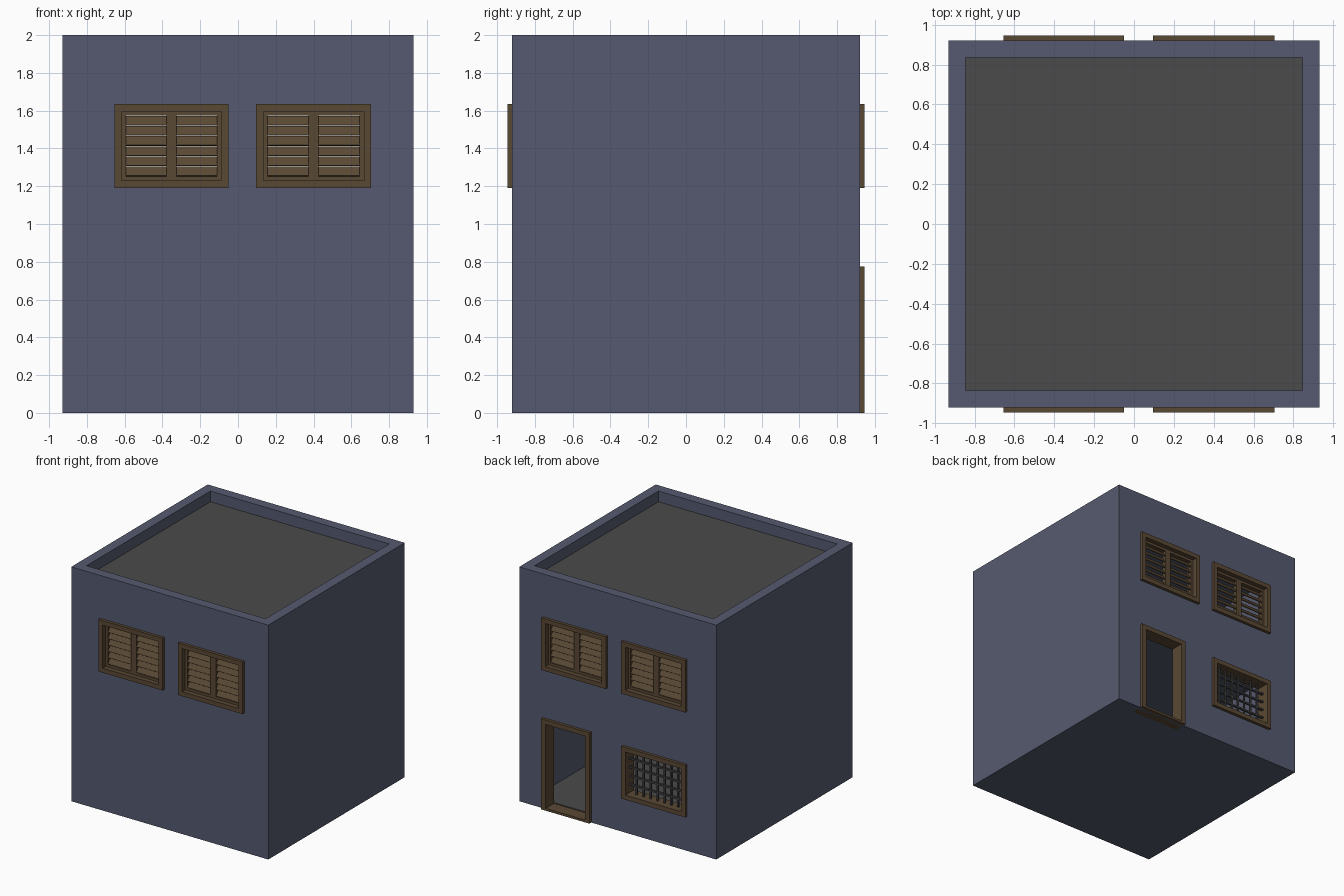
import bpy, bmesh, math
from mathutils import Matrix

if "Cube" in bpy.data.objects:
    bpy.data.objects.remove(bpy.data.objects["Cube"])


def mat(name, r, g, b):
    m = bpy.data.materials.new(name)
    m.diffuse_color = (r, g, b, 1)
    m.use_nodes = True
    m.node_tree.nodes["Principled BSDF"].inputs["Base Color"].default_value = m.diffuse_color
    return m


BLUE = mat("slate_blue_plaster", 0.092, 0.102, 0.160)
GREY = mat("grey_concrete", 0.070, 0.070, 0.070)
WOOD = mat("brown_wood", 0.102, 0.066, 0.034)
IRON = mat("dark_iron", 0.055, 0.055, 0.060)


def finish(name, bm, material):
    bmesh.ops.recalc_face_normals(bm, faces=bm.faces)
    me = bpy.data.meshes.new(name)
    bm.to_mesh(me)
    bm.free()
    me.materials.append(material)
    ob = bpy.data.objects.new(name, me)
    bpy.context.collection.objects.link(ob)
    return ob


def add_box(bm, x0, x1, y0, y1, z0, z1, tilt=0.0):
    c = Matrix.Translation(((x0 + x1) / 2, (y0 + y1) / 2, (z0 + z1) / 2))
    s = Matrix.Diagonal((x1 - x0, abs(y1 - y0), z1 - z0, 1))
    bmesh.ops.create_cube(bm, size=1, matrix=c @ Matrix.Rotation(tilt, 4, 'X') @ s)


def box(name, material, *dims):
    bm = bmesh.new()
    add_box(bm, *dims)
    return finish(name, bm, material)


def add_ring(bm, outer, inner, ya, yb):
    """Rectangular frame; outer and inner are (x0, x1, z0, z1)."""
    def loop(r, y):
        x0, x1, z0, z1 = r
        return [bm.verts.new(p) for p in ((x0, y, z0), (x1, y, z0), (x1, y, z1), (x0, y, z1))]
    loops = [loop(outer, ya), loop(inner, ya), loop(inner, yb), loop(outer, yb)]
    for k in range(4):
        a, b = loops[k], loops[(k + 1) % 4]
        for i in range(4):
            j = (i + 1) % 4
            bm.faces.new((a[i], a[j], b[j], b[i]))


def inset(r, d):
    return (r[0] + d, r[1] - d, r[2] + d, r[3] - d)


X, Y, T = 0.93, 0.92, 0.085
OUT, IN = 0.945, 0.83          # frame depth range
LEFT, RIGHT = (-0.655, -0.05), (0.095, 0.705)
UP, LOW = (1.19, 1.635), (0.295, 0.74)
DOOR = (0.25, 0.705, 0.0, 0.775)
DOOR_IN = (0.292, 0.663, 0.02, 0.735)
GRILLE = LEFT + LOW

# walls: solid block with rooms, roof recess and openings cut out
walls = box("walls", BLUE, -X, X, -Y, Y, 0, 2)
rx, ry = X - T, Y - T
cuts = [(-rx, rx, -ry, ry, 0.02, 0.95),
        (-rx, rx, -ry, ry, 1.0, 1.86),
        (-rx, rx, -ry, ry, 1.90, 2.2)]
for side in (-1, 1):
    for xs in (LEFT, RIGHT):
        r = inset(xs + UP, 0.015)
        cuts.append((r[0], r[1], side * 0.9 - 0.15, side * 0.9 + 0.15, r[2], r[3]))
r = inset(GRILLE, 0.015)
cuts.append((r[0], r[1], 0.75, 1.05, r[2], r[3]))
cuts.append((DOOR[0] + 0.015, DOOR[1] - 0.015, 0.75, 1.05, 0.012, DOOR[3] - 0.015))
for c in cuts:
    cutter = box("cutter", BLUE, *c)
    cutter.hide_render = True
    m = walls.modifiers.new("cut", 'BOOLEAN')
    m.operation, m.solver, m.object = 'DIFFERENCE', 'EXACT', cutter
    bpy.context.view_layer.objects.active = walls
    bpy.ops.object.modifier_apply(modifier=m.name)
    bpy.data.objects.remove(cutter)

# roof deck and floors
for name, z in (("roof_deck", 1.90), ("ground_floor", 0.02), ("upper_floor", 1.0)):
    box(name, GREY, -rx, rx, -ry, ry, z - 0.004, z + 0.008)


# louvred windows, front and back
def shutter_window(name, xs, side):
    outer = xs + UP
    opening = inset(outer, 0.039)
    bm = bmesh.new()
    add_ring(bm, outer, opening, side * OUT, side * IN)
    finish(name + "_frame", bm, WOOD)

    panel = inset(opening, 0.022)
    mid = (xs[0] + xs[1]) / 2
    bm = bmesh.new()
    add_ring(bm, opening, panel, side * 0.905, side * 0.865)
    add_box(bm, mid - 0.026, mid + 0.026, side * 0.905, side * 0.865, panel[2], panel[3])
    n = 6
    pitch = (panel[3] - panel[2]) / n
    for a, b in ((panel[0], mid - 0.026), (mid + 0.026, panel[1])):
        for i in range(n):
            z = panel[2] + pitch * (i + 0.5)
            # slats lean so that the outer edge is the lower one
            add_box(bm, a, b, side * 0.885 - 0.003, side * 0.885 + 0.003,
                    z - 0.029, z + 0.029, side * math.radians(35))
    finish(name + "_louvres", bm, WOOD)


for side, sname in ((-1, "front"), (1, "back")):
    for xs, xname in ((LEFT, "left"), (RIGHT, "right")):
        shutter_window(f"{sname}_{xname}_window", xs, side)

# barred ground floor window
bm = bmesh.new()
g = inset(GRILLE, 0.039)
add_ring(bm, GRILLE, g, OUT, IN)
finish("barred_window_frame", bm, WOOD)
bm = bmesh.new()
for i in range(1, 8):
    x = g[0] + (g[1] - g[0]) * i / 8
    add_box(bm, x - 0.007, x + 0.007, 0.88, 0.894, g[2], g[3])
for i in range(1, 5):
    z = g[2] + (g[3] - g[2]) * i / 5
    add_box(bm, g[0], g[1], 0.878, 0.896, z - 0.007, z + 0.007)
finish("window_bars", bm, IRON)

# doorway frame with threshold
bm = bmesh.new()
add_ring(bm, DOOR, DOOR_IN, OUT, IN)
finish("door_frame", bm, WOOD)
